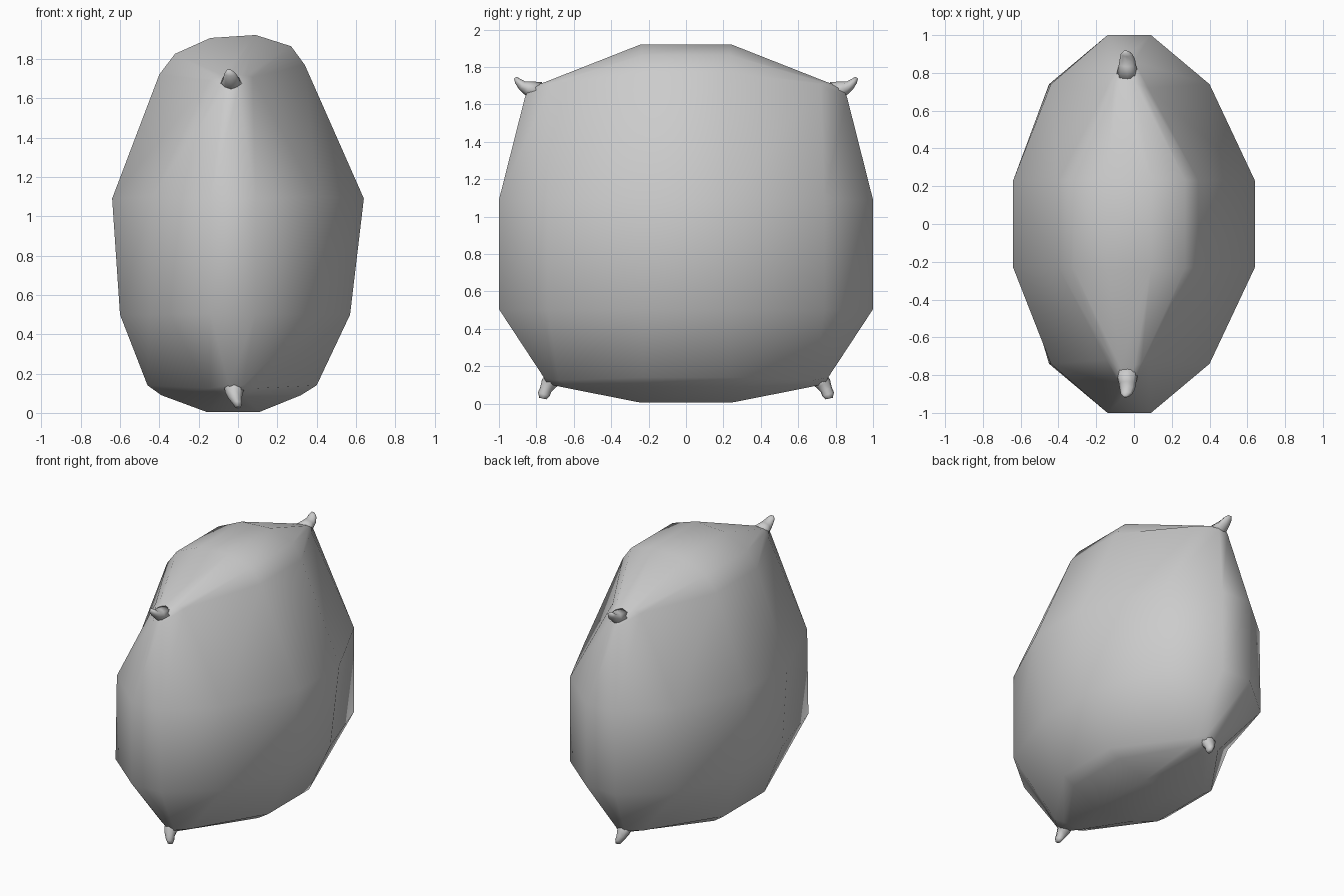
import bpy, bmesh
from mathutils import Vector

if "Cube" in bpy.data.objects:
    bpy.data.objects.remove(bpy.data.objects["Cube"])

# Cushion body: rings from bottom to top; each ring has three mirrored pairs
# (middle, quarter, end), given as (x centre, half width, y, z)
RINGS = [
    [(-.025, .135, .24, .005), (-.015, .05, .62, .08), (-.01, .02, .74, .105)],
    [(-.035, .355, .23, .09), (-.02, .08, .64, .10), (-.01, .03, .75, .12)],
    [(-.03, .43, .23, .14), (-.02, .12, .68, .125), (-.01, .035, .76, .14)],
    [(-.015, .585, .23, .50), (-.025, .425, .74, .50), (-.025, .115, 1.0, .505)],
    [(0, .64, .23, 1.09), (-.02, .42, .74, 1.10), (-.025, .115, 1.0, 1.09)],
    [(-.03, .37, .23, 1.745), (-.035, .11, .72, 1.70), (-.035, .035, .86, 1.64)],
    [(-.025, .295, .235, 1.845), (-.035, .075, .735, 1.71), (-.035, .03, .84, 1.68)],
    [(-.025, .115, .24, 1.914), (-.035, .04, .75, 1.718), (-.035, .02, .82, 1.695)],
]


def finish(bm, name):
    bmesh.ops.recalc_face_normals(bm, faces=bm.faces)
    mesh = bpy.data.meshes.new(name)
    bm.to_mesh(mesh)
    bm.free()
    for p in mesh.polygons:
        p.use_smooth = True
    obj = bpy.data.objects.new(name, mesh)
    bpy.context.collection.objects.link(obj)
    return obj


def bridge(bm, a, b):
    n = len(a)
    for i in range(n):
        bm.faces.new((a[i], a[(i + 1) % n], b[(i + 1) % n], b[i]))


bm = bmesh.new()
loops = []
for ring in RINGS:
    mid, quarter, end = ring
    # walk once round the ring; the upper part leans slightly to one side
    order = [(mid, 1, -1), (mid, 1, 1), (quarter, 1, 1), (end, 1, 1),
             (end, -1, 1), (quarter, -1, 1), (mid, -1, 1), (mid, -1, -1),
             (quarter, -1, -1), (end, -1, -1), (end, 1, -1), (quarter, 1, -1)]
    loop = []
    for (xc, w, y, z), sx, sy in order:
        lean = .065 * sx * w if z > 1.5 else 0
        loop.append(bm.verts.new((xc + sx * w, sy * y, z + lean)))
    loops.append(loop)
for a, b in zip(loops, loops[1:]):
    bridge(bm, a, b)
# close bottom and top with strips
for v in (loops[0], loops[-1]):
    for q in ((0, 1, 6, 7), (1, 2, 5, 6), (2, 3, 4, 5), (0, 7, 8, 11), (8, 9, 10, 11)):
        bm.faces.new([v[i] for i in q])
finish(bm, "cushion_body")


# Pinched corner tufts: (centre x, y, z, half width x, half width across)
UPPER = [(-.035, .78, 1.67, .06, .05), (-.035, .845, 1.685, .045, .04),
         (-.035, .875, 1.70, .04, .027), (-.04, .90, 1.725, .03, .018),
         (-.045, .913, 1.743, .012, .008)]
LOWER = [(-.015, .70, .15, .06, .05), (-.02, .735, .105, .045, .042),
         (-.015, .75, .075, .035, .032), (-.005, .76, .05, .025, .033),
         (0, .765, .027, .015, .02)]


def tuft(name, path, side):
    bm = bmesh.new()
    loops = []
    pts = [Vector((p[0], p[1] * side, p[2])) for p in path]
    for i, p in enumerate(path):
        d = (pts[min(i + 1, len(pts) - 1)] - pts[max(i - 1, 0)]).normalized()
        across = Vector((1, 0, 0)).cross(d).normalized()
        loops.append([bm.verts.new(pts[i] + Vector((cx * p[3], 0, 0)) + across * cy * p[4])
                      for cx, cy in ((1, 0), (.7, .7), (0, 1), (-.7, .7),
                                     (-1, 0), (-.7, -.7), (0, -1), (.7, -.7))])
    for a, b in zip(loops, loops[1:]):
        bridge(bm, a, b)
    bm.faces.new(loops[0])
    bm.faces.new(loops[-1])
    finish(bm, name)


for side, label in ((-1, "front"), (1, "back")):
    tuft("upper_corner_" + label, UPPER, side)
    tuft("lower_corner_" + label, LOWER, side)
